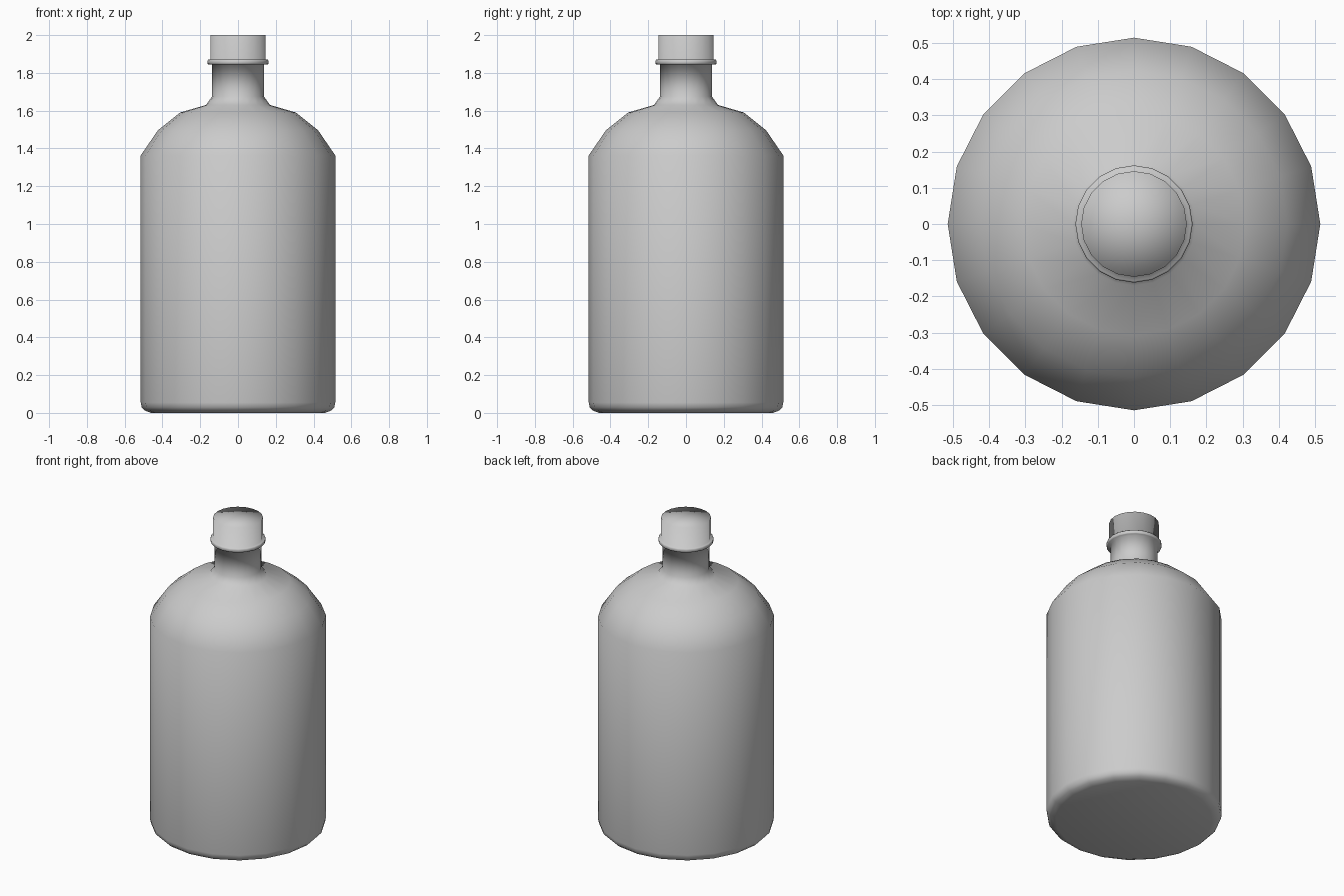
import bpy, bmesh, math

if "Cube" in bpy.data.objects:
    bpy.data.objects.remove(bpy.data.objects["Cube"])

SIDES = 20

# Bottle outline as (radius, height), from base centre to closed mouth
PROFILE = [
    (0, 0), (0.46, 0), (0.492, 0.012), (0.51, 0.03), (0.515, 0.055),    # base
    (0.515, 1.363), (0.424, 1.496), (0.307, 1.59), (0.17, 1.63),        # body, shoulder
    (0.137, 1.675), (0.137, 1.845),                                     # neck
    (0.158, 1.845), (0.162, 1.851), (0.162, 1.864), (0.158, 1.87),      # collar ring
    (0.146, 1.87), (0.146, 2.0), (0, 2.0),                              # mouth
]


def lathe(name, profile, sides):
    bm = bmesh.new()
    rings = []
    for r, z in profile:
        if r == 0:
            rings.append([bm.verts.new((0, 0, z))] * sides)
        else:
            rings.append([bm.verts.new((r * math.cos(a), r * math.sin(a), z))
                          for a in (2 * math.pi * i / sides for i in range(sides))])
    for low, high in zip(rings, rings[1:]):
        for i in range(sides):
            j = (i + 1) % sides
            # dict.fromkeys drops the doubled corner at the poles
            bm.faces.new(list(dict.fromkeys((low[i], low[j], high[j], high[i]))))
    for f in bm.faces:
        f.smooth = True
    bmesh.ops.recalc_face_normals(bm, faces=bm.faces)
    mesh = bpy.data.meshes.new(name)
    bm.to_mesh(mesh)
    bm.free()
    obj = bpy.data.objects.new(name, mesh)
    bpy.context.collection.objects.link(obj)
    return obj


# Whole bottle in one smooth revolved surface
lathe("bottle", PROFILE, SIDES)
